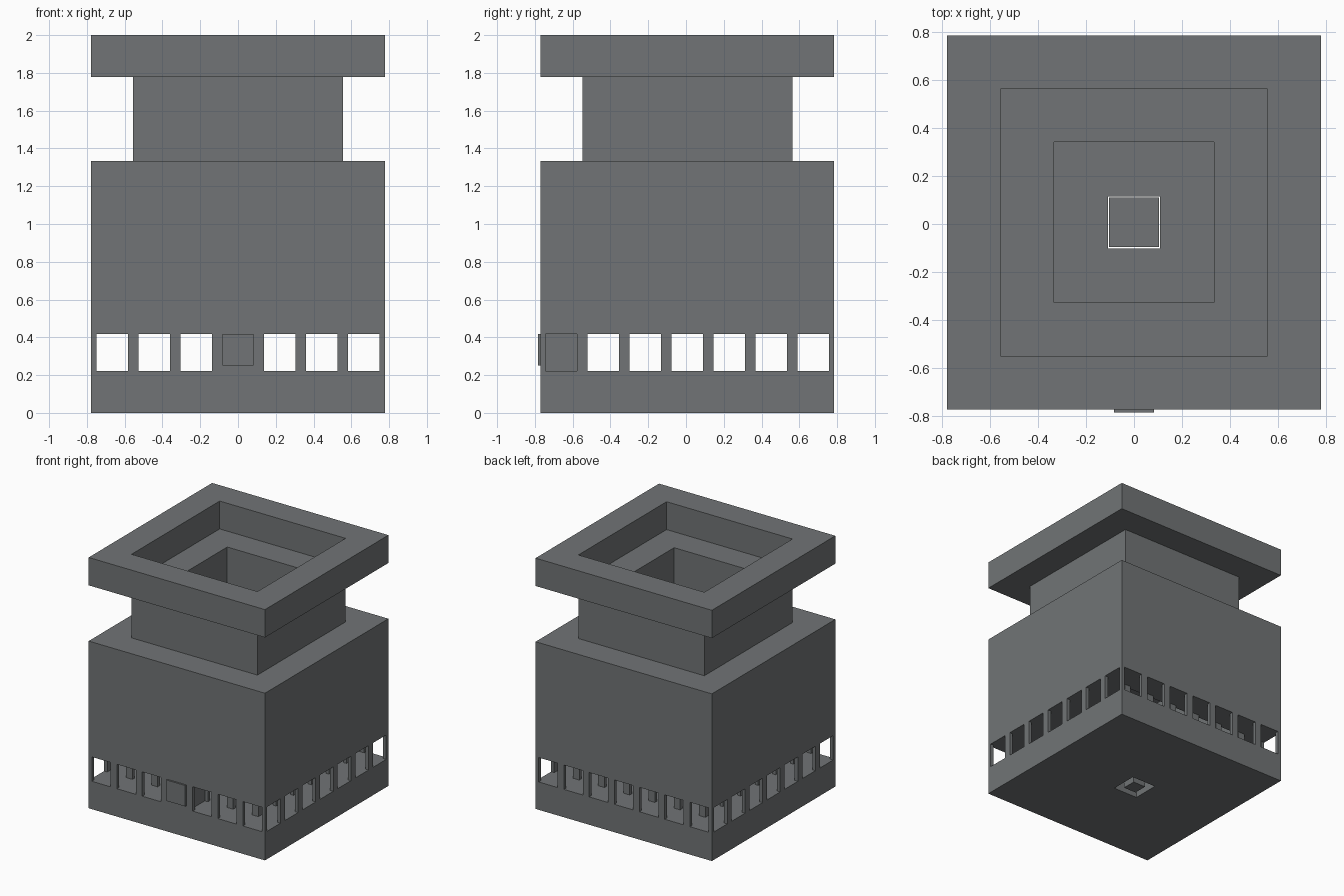
import bpy, bmesh

if "Cube" in bpy.data.objects:
    bpy.data.objects.remove(bpy.data.objects["Cube"])

U = 2.0 / 9            # one block
P = U / 8              # post thickness
W = 3.5 * U            # half width of the body
CY = U / 32            # body sits slightly back because of the front plate

stone = bpy.data.materials.new("dark_grey_stone")
stone.diffuse_color = (0.165, 0.175, 0.18, 1)
stone.use_nodes = True
stone.node_tree.nodes["Principled BSDF"].inputs["Base Color"].default_value = stone.diffuse_color


def finish(name, bm):
    bmesh.ops.recalc_face_normals(bm, faces=bm.faces)
    me = bpy.data.meshes.new(name)
    bm.to_mesh(me)
    bm.free()
    me.materials.append(stone)
    ob = bpy.data.objects.new(name, me)
    ob.location.y = CY
    bpy.context.collection.objects.link(ob)
    return ob


def square_ring(name, profile):
    """Sweep a closed (half width, height) profile around a square."""
    bm = bmesh.new()
    loops = [[bm.verts.new((sx * r, sy * r, z)) for r, z in profile]
             for sx, sy in ((-1, -1), (1, -1), (1, 1), (-1, 1))]
    n = len(profile)
    for k in range(4):
        a, b = loops[k], loops[(k + 1) % 4]
        for i in range(n):
            j = (i + 1) % n
            bm.faces.new((a[i], b[i], b[j], a[j]))
    return finish(name, bm)


def add_box(bm, x0, x1, y0, y1, z0, z1):
    vs = bmesh.ops.create_cube(bm, size=1)["verts"]
    for v in vs:
        v.co = (x1 if v.co.x > 0 else x0,
                y1 if v.co.y > 0 else y0,
                z1 if v.co.z > 0 else z0)


def box(name, *dims):
    bm = bmesh.new()
    add_box(bm, *dims)
    return finish(name, bm)


# floor slab with a square drain opening
H = 0.108
square_ring("floor_slab", [(H, 0), (W, 0), (W, U), (H, U)])

# drain: wide plug above, narrow stem below
box("drain_plug", -0.103, 0.103, -0.103, 0.103, U / 2, U)
box("drain_stem", -U / 4, U / 4, -U / 4, U / 4, 0, U / 2)

# hollow chamber wall with roof
I5, I3 = 2.5 * U, 1.5 * U
square_ring("chamber_wall", [(W, 2 * U - P), (W, 6 * U), (I3, 6 * U),
                             (I3, 5 * U), (I5, 5 * U), (I5, 2 * U - P)])

# neck and flared rim
square_ring("neck", [(I3, 6 * U), (I5, 6 * U), (I5, 8 * U), (I3, 8 * U)])
square_ring("rim", [(I5, 8 * U), (W, 8 * U), (W, 9 * U), (I5, 9 * U)])

# posts of the window band: outer and inner row on each of the four sides
bm = bmesh.new()
for side in (-1, 1):
    for inner in (False, True):
        d0, d1 = (I5, I5 + P) if inner else (W - P, W)
        lo, hi = sorted((side * d0, side * d1))
        for i in (range(1, 7) if inner else range(8)):
            c = -W + i * U
            a, b = max(c - P, -W), min(c + P, W)
            add_box(bm, a, b, lo, hi, U, 2 * U - P)
            add_box(bm, lo, hi, a, b, U, 2 * U - P)
finish("window_posts", bm)

# solid control block filling the middle front window, with raised plate
box("control_block", -U / 2, U / 2, -W, -I5, U, 2 * U - P)
box("control_plate", -0.375 * U, 0.375 * U, -W - U / 16, -W, U + P, 2 * U - P)
